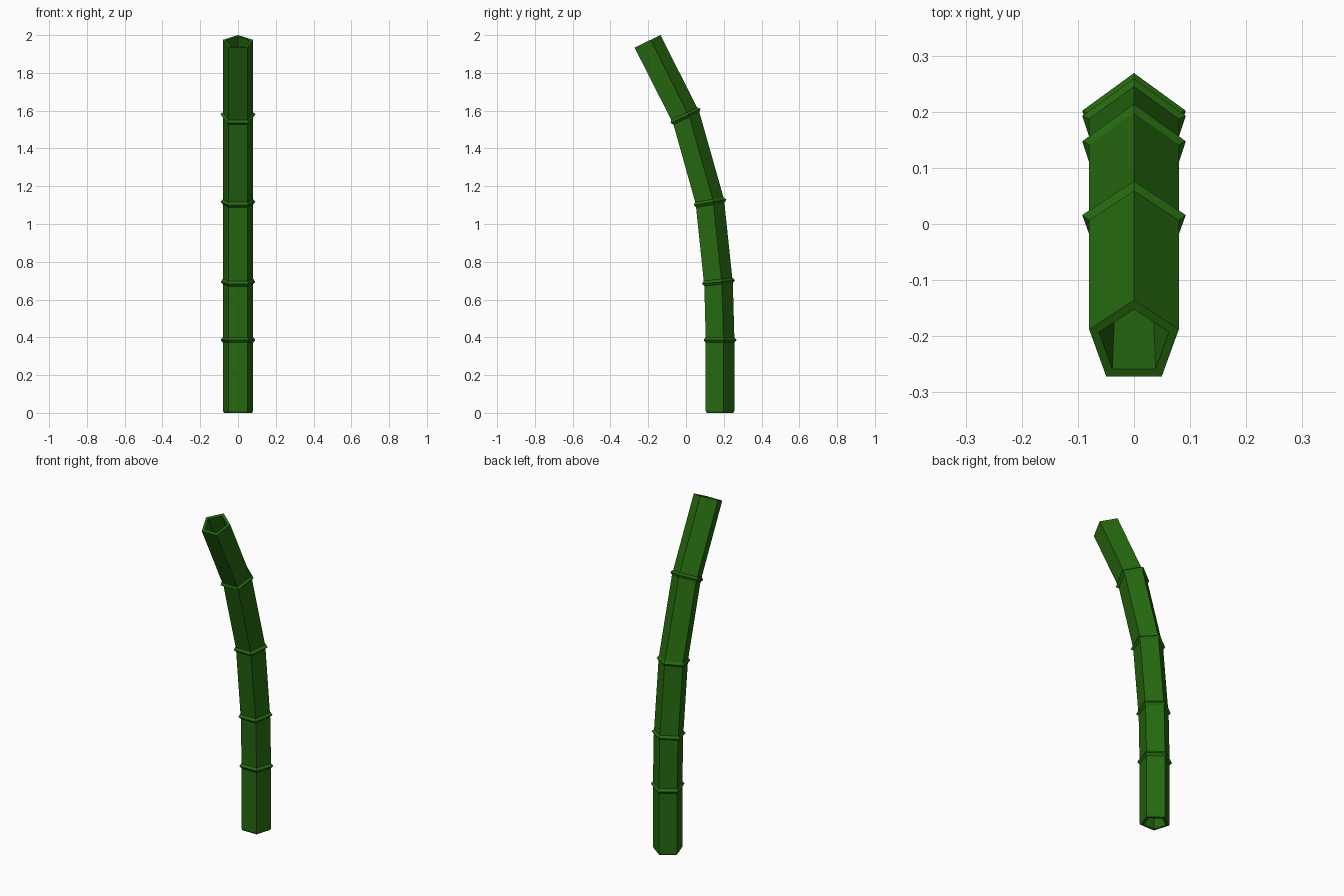
import bpy, bmesh, math
from mathutils import Vector

if "Cube" in bpy.data.objects:
    bpy.data.objects.remove(bpy.data.objects["Cube"])

R, BULGE, HOLE = 0.084, 0.097, 0.0655   # stalk, node and hollow radii
SIDES = 5

green = bpy.data.materials.new("bamboo green")
green.diffuse_color = (0.019, 0.141, 0.005, 1)
green.use_nodes = True
green.node_tree.nodes["Principled BSDF"].inputs["Base Color"].default_value = green.diffuse_color


def section(bm, y, z, tilt, radius, shift=0.0):
    """Pentagon with one corner to the back, tilted forward, shifted along its axis."""
    t = math.radians(tilt)
    across = Vector((0, math.cos(t), math.sin(t)))
    axis = Vector((0, -math.sin(t), math.cos(t)))
    c = Vector((0, y, z)) + axis * shift
    ring = []
    for i in range(SIDES):
        a = math.pi / 2 + 2 * math.pi * i / SIDES
        ring.append(bm.verts.new(c + Vector((radius * math.cos(a), 0, 0))
                                 + across * radius * math.sin(a)))
    return ring


bm = bmesh.new()
base = (0.172, 0.0, 0)
tip = (-0.211, 1.9635, 26)
nodes = [(0.172, 0.386, 0), (0.163, 0.692, 6.5),
         (0.118, 1.113, 9.5), (-0.011, 1.568, 25.5)]

# hollow foot with a small bevelled edge
loops = [section(bm, *base, 0.055, 0.15),
         section(bm, *base, 0.062),
         section(bm, *base, 0.078),
         section(bm, *base, R, 0.01)]

# segments joined by bulging nodes
for n in nodes:
    for radius, shift in ((R, -0.014), (BULGE, 0), (R, 0.014)):
        loops.append(section(bm, *n, radius, shift))

# hollow tip, narrowing inwards
loops += [section(bm, *tip, R),
          section(bm, *tip, HOLE),
          section(bm, *tip, 0.058, -0.26)]

for lo, hi in zip(loops, loops[1:]):
    for i in range(SIDES):
        j = (i + 1) % SIDES
        bm.faces.new((lo[i], lo[j], hi[j], hi[i]))
bm.faces.new(loops[0][::-1])
bm.faces.new(loops[-1])
bmesh.ops.recalc_face_normals(bm, faces=bm.faces[:])

mesh = bpy.data.meshes.new("bamboo_stalk")
bm.to_mesh(mesh)
bm.free()
mesh.materials.append(green)
stalk = bpy.data.objects.new("bamboo_stalk", mesh)
bpy.context.collection.objects.link(stalk)
